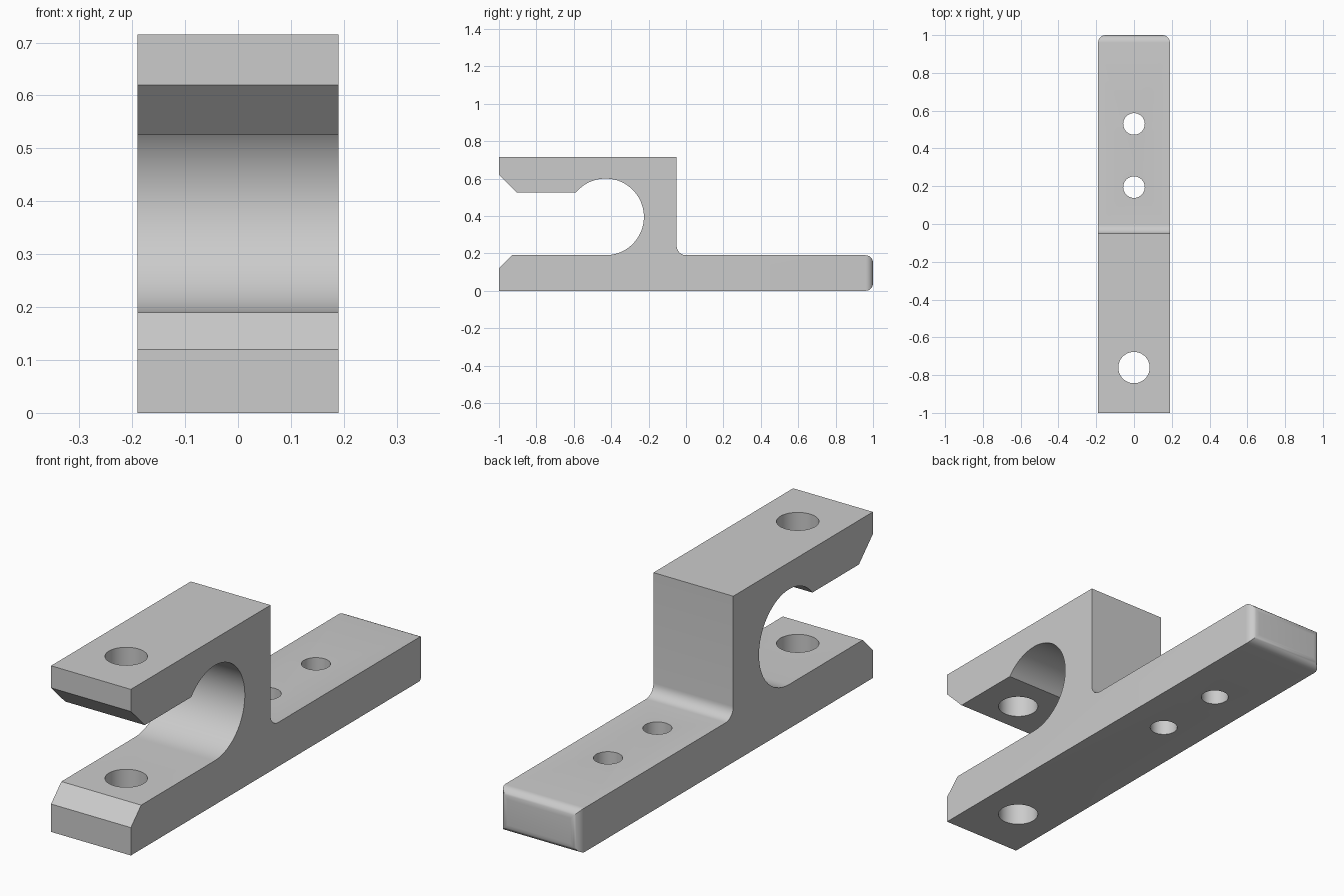
import bpy, bmesh
from math import sin, cos, pi, radians, asin

if "Cube" in bpy.data.objects:
    bpy.data.objects.remove(bpy.data.objects["Cube"])

HALF = 0.19


def arc(cy, cz, r, a0, a1, n):
    return [(cy + r * cos(a0 + (a1 - a0) * i / n),
             cz + r * sin(a0 + (a1 - a0) * i / n)) for i in range(n + 1)]


# Side profile (y, z): tail bar, inner fillet, post, upper jaw, round throat, lower jaw
R = 0.205
start = pi - asin((0.525 - 0.395) / R)
profile = [(-1, 0), (1, 0), (1, 0.19)]
profile += arc(0, 0.24, 0.05, 1.5 * pi, pi, 8)
profile += [(-0.05, 0.715), (-1, 0.715), (-1, 0.62), (-0.905, 0.525)]
profile += arc(-0.43, 0.395, R, start, -pi / 2, 48)
profile += [(-0.93, 0.19), (-1, 0.12)]

bm = bmesh.new()
face = bm.faces.new([bm.verts.new((-HALF, y, z)) for y, z in profile])
ext = bmesh.ops.extrude_face_region(bm, geom=[face])
new_verts = [g for g in ext["geom"] if isinstance(g, bmesh.types.BMVert)]
bmesh.ops.translate(bm, verts=new_verts, vec=(2 * HALF, 0, 0))
bmesh.ops.recalc_face_normals(bm, faces=bm.faces)

# Rounded rim of the tail end
rim = [e for e in bm.edges if all(v.co.y > 0.999 for v in e.verts)]
bmesh.ops.bevel(bm, geom=rim, offset=0.04, offset_type='OFFSET', segments=8,
                profile=0.5, affect='EDGES', clamp_overlap=True)
bmesh.ops.recalc_face_normals(bm, faces=bm.faces)
mesh = bpy.data.meshes.new("clamp_bracket")
bm.to_mesh(mesh)
bm.free()
bracket = bpy.data.objects.new("clamp_bracket", mesh)
bpy.context.collection.objects.link(bracket)

# Vertical bolt and screw holes
for name, y, r in (("jaw_bolt_hole", -0.76, 0.083),
                   ("inner_screw_hole", 0.195, 0.057),
                   ("outer_screw_hole", 0.53, 0.057)):
    bpy.ops.mesh.primitive_cylinder_add(vertices=48, radius=r, depth=2, location=(0, y, 0.35))
    cutter = bpy.context.object
    cutter.name = name
    cutter.hide_render = True
    mod = bracket.modifiers.new(name, 'BOOLEAN')
    mod.operation = 'DIFFERENCE'
    mod.solver = 'EXACT'
    mod.object = cutter
    bpy.context.view_layer.objects.active = bracket
    bpy.ops.object.modifier_apply(modifier=name)
    bpy.data.objects.remove(cutter)

# Smooth curved walls, crisp edges
bpy.ops.object.select_all(action='DESELECT')
bracket.select_set(True)
bpy.context.view_layer.objects.active = bracket
bpy.ops.object.shade_smooth_by_angle(angle=radians(25))
